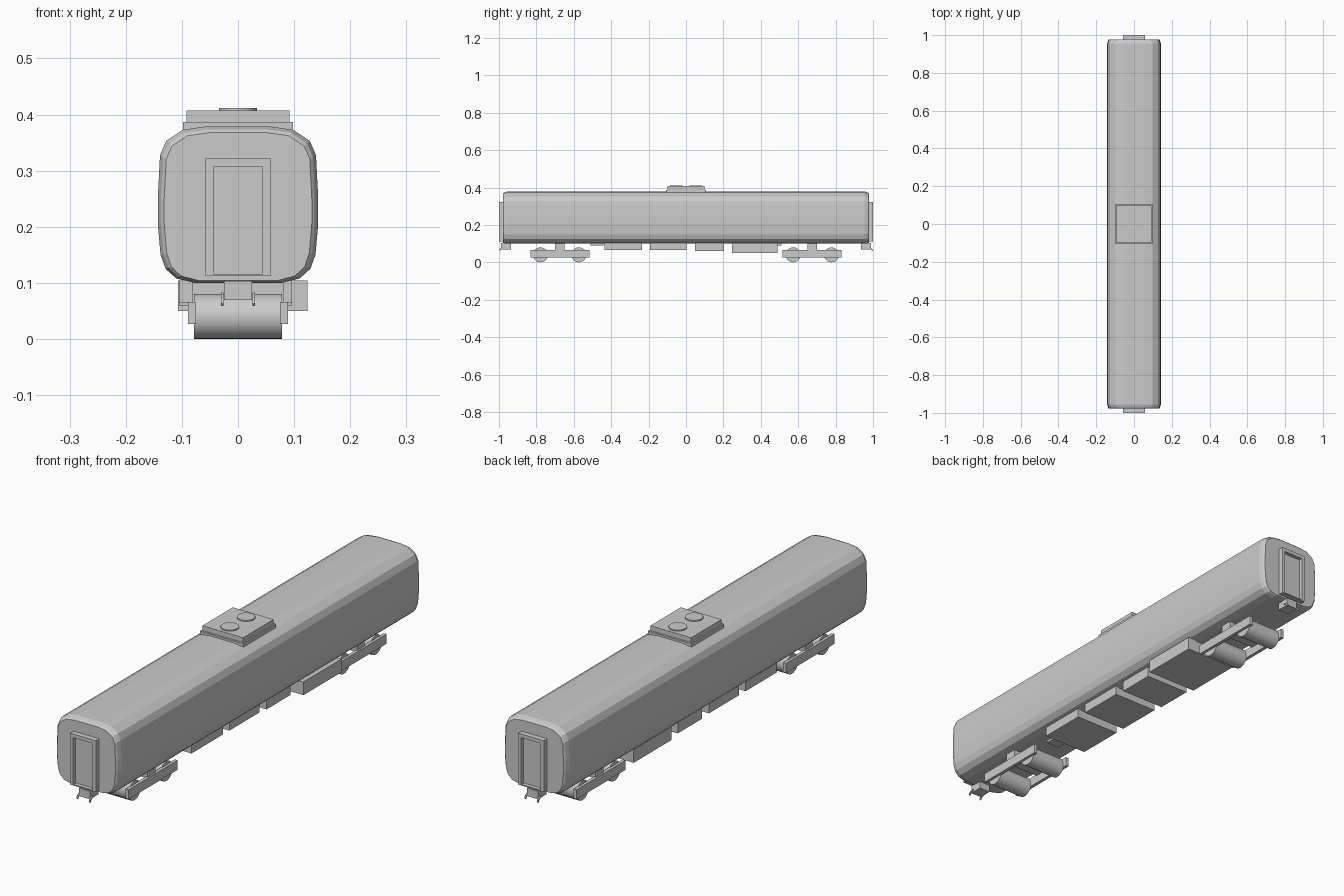
import bpy, bmesh
from math import pi

if "Cube" in bpy.data.objects:
    bpy.data.objects.remove(bpy.data.objects["Cube"])


def finish(name, bm):
    bmesh.ops.recalc_face_normals(bm, faces=bm.faces)
    mesh = bpy.data.meshes.new(name)
    bm.to_mesh(mesh)
    bm.free()
    ob = bpy.data.objects.new(name, mesh)
    bpy.context.collection.objects.link(ob)
    return ob


def box(name, x0, x1, y0, y1, z0, z1):
    bm = bmesh.new()
    bmesh.ops.create_cube(bm, size=1)
    for v in bm.verts:
        v.co = (x0 + (v.co.x + .5) * (x1 - x0),
                y0 + (v.co.y + .5) * (y1 - y0),
                z0 + (v.co.z + .5) * (z1 - z0))
    return finish(name, bm)


def loft(name, rings):
    """Skin equal-sized rings of points and cap both ends."""
    bm = bmesh.new()
    loops = [[bm.verts.new(p) for p in r] for r in rings]
    n = len(loops[0])
    for a, b in zip(loops, loops[1:]):
        for i in range(n):
            j = (i + 1) % n
            bm.faces.new((a[i], a[j], b[j], b[i]))
    bm.faces.new(loops[0])
    bm.faces.new(loops[-1])
    return finish(name, bm)


def cylinder(name, r, depth, loc, rot=(0, 0, 0), sides=24):
    bpy.ops.mesh.primitive_cylinder_add(vertices=sides, radius=r, depth=depth,
                                        location=loc, rotation=rot)
    ob = bpy.context.object
    ob.name = name
    bpy.ops.object.shade_smooth_by_angle()
    return ob


# Car body: rounded section, drawn in slightly at both ends
half = [(.077, .1), (.11, .108), (.129, .125), (.138, .15), (.143, .205), (.143, .25),
        (.139, .328), (.128, .353), (.098, .373), (.055, .379)]
section = half + [(-x, z) for x, z in reversed(half)]


def body_ring(y, s):
    return [(x * s, y, .24 + (z - .24) * (s if z > .24 else 1 - (1 - s) * .4)) for x, z in section]


loft("car_body", [body_ring(y, s) for y, s in
                  ((-.978, .92), (-.972, .96), (-.955, 1), (.955, 1), (.972, .96), (.978, .92))])


def rect(w, z0, z1, y):
    return [(-w, y, z0), (w, y, z0), (w, y, z1), (-w, y, z1)]


# End parts and bogies, repeated at both ends
for s, end in ((-1, "front"), (1, "rear")):
    # Gangway door frame with recessed door
    loft(end + "_end_door", [rect(.058, .112, .322, s * .965), rect(.058, .112, .322, s),
                             rect(.044, .116, .307, s), rect(.044, .116, .307, s * .984)])
    # Coupler and its hooks
    box(end + "_coupler", -.025, .025, s * .935, s * .99, .07, .103)
    for x in (-.028, .028):
        path = [(.975, .08), (.984, .076), (.994, .069), (.997, .061)]
        loft(end + "_coupler_hook",
             [[(x + dx, s * (y + dy), z + dy) for dx, dy in
               ((-.0025, -.0025), (.0025, -.0025), (.0025, .0025), (-.0025, .0025))]
              for y, z in path])
    # Bogie
    for y in (.573, .778):
        cylinder(end + "_wheelset", .04, .156, (0, s * y, .04), (0, pi / 2, 0))
    for m in (-1, 1):
        box(end + "_bogie_side_frame", m * .075, m * .089, s * .517, s * .832, .027, .066)
    box(end + "_bogie_bolster", -.082, .082, s * .65, s * .7, .06, .104)
    box(end + "_underframe_bracket", -.03, .03, s * .44, s * .51, .09, .104)

# Underfloor equipment boxes: x range, y range, bottom
for x0, x1, y0, y1, z0 in ((-.105, .096, -.437, -.235, .065), (-.105, .096, -.193, .002, .065),
                           (-.105, .096, .047, .203, .06), (-.107, .124, .245, .49, .05)):
    box("underfloor_equipment_box", x0, x1, y0, y1, z0, .104)

# Rooftop cooling unit with two fans
box("roof_unit_base", -.098, .098, -.106, .106, .368, .387)
box("roof_unit", -.092, .092, -.098, .098, .385, .407)
for y in (-.052, .052):
    cylinder("roof_fan", .034, .008, (0, y, .408), sides=32)
